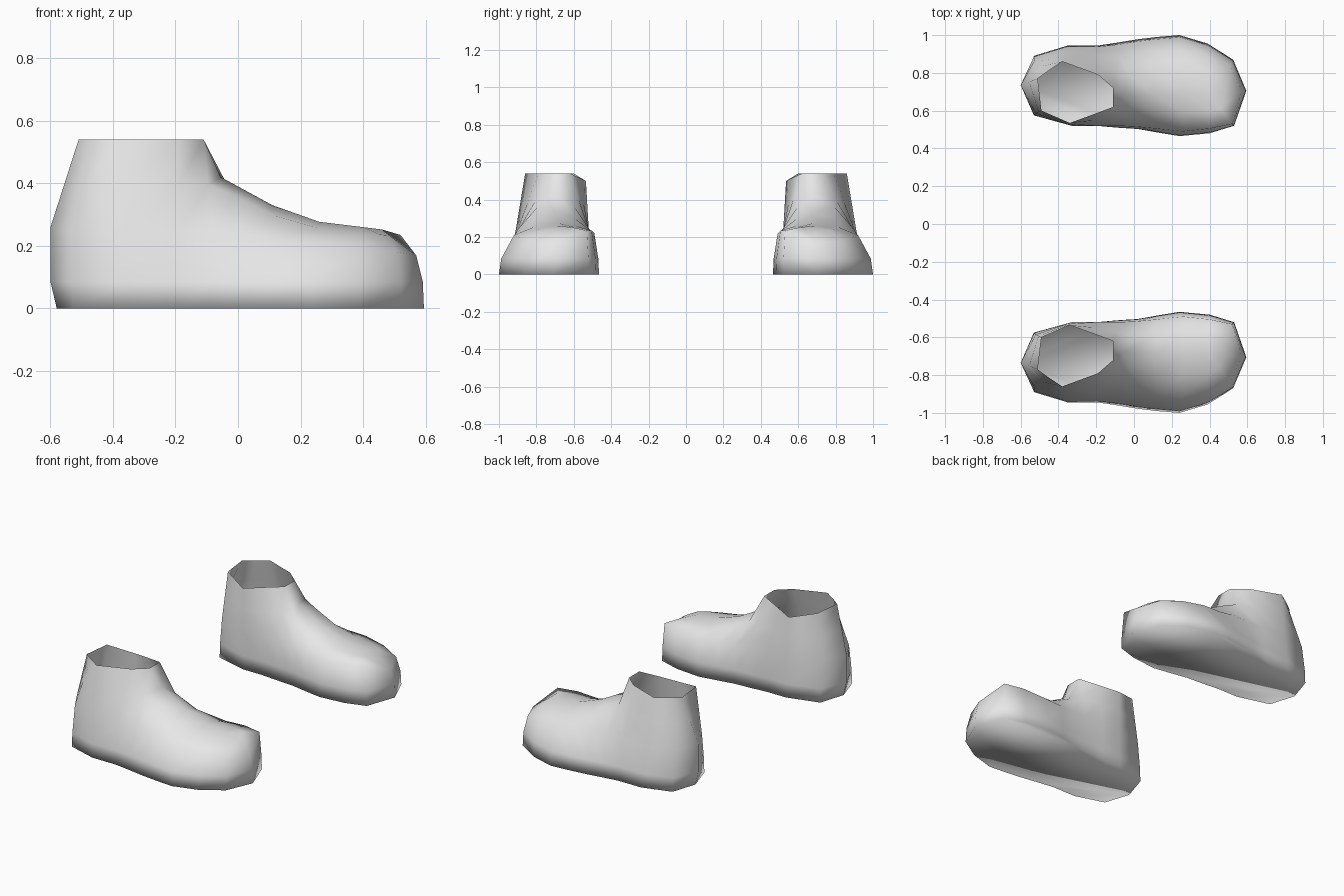
import bpy
import bmesh
from mathutils import Vector

cube = bpy.data.objects.get("Cube")
if cube:
    bpy.data.objects.remove(cube, do_unlink=True)

grey = bpy.data.materials.new("plain_grey")
grey.use_nodes = True
grey.diffuse_color = (0.8, 0.8, 0.8, 1)
grey.node_tree.nodes["Principled BSDF"].inputs["Base Color"].default_value = (0.8, 0.8, 0.8, 1)

# Sole outline: heel, along the outer side, toe tip, back along the inner side
sole = [
    (-.58, .735), (-.53, .89), (-.35, .945), (-.19, .945), (-.09, .96),
    (.02, .978), (.12, .99), (.24, 1), (.39, .955), (.525, .87),
    (.595, .705), (.53, .52), (.4, .48), (.24, .465), (.12, .485),
    (.02, .503), (-.09, .51), (-.2, .52), (-.33, .52), (-.53, .575),
]

# Widest line of the upper, with the raised big-toe corner on the inner side
shoulder = [
    (-.6, .735, .26), (-.53, .86, .25), (-.36, .91, .24), (-.2, .9, .24), (-.08, .89, .25),
    (.02, .9, .24), (.12, .91, .22), (.25, .92, .21), (.39, .89, .2), (.51, .84, .18),
    (.57, .7, .17), (.52, .53, .235), (.4, .505, .235), (.26, .49, .22), (.12, .505, .225),
    (.02, .515, .23), (-.08, .52, .24), (-.2, .52, .24), (-.33, .52, .24), (-.52, .585, .25),
]

# Ankle opening and the ridge from the instep to the toe
ankle_outer = [(-.51, .77, .54), (-.455, .81, .54), (-.38, .86, .54), (-.19, .79, .54), (-.11, .72, .54)]
ankle_inner = [(-.11, .62, .54), (-.23, .575, .52), (-.34, .535, .5), (-.49, .6, .54)]
ridge = [(-.055, .68, .42), (.11, .68, .33), (.26, .69, .277), (.4, .69, .26)]
top = ankle_outer + ridge + [ridge[-1]] * 3 + ridge[::-1] + ankle_inner


def low_ring():
    """Side wall just above the sole, slightly fuller than a straight wall."""
    for (x, y), s in zip(sole, shoulder):
        p = Vector((x, y, 0)).lerp(Vector(s), 0.15)
        p.z = 0.085
        if x < -0.55:
            p.x = s[0]
        yield p


def high_ring():
    """Halfway up to the opening or ridge, rounded over the forefoot."""
    for s, t in zip(shoulder, top):
        p = Vector(s).lerp(Vector(t), 0.5)
        if t in ridge:
            p.z += 0.2 * (t[2] - s[2])
        yield p


def make_shoe(name, side):
    bm = bmesh.new()
    rings = []
    for ring in ([(x, y, 0) for x, y in sole], low_ring(), shoulder, high_ring(), top):
        rings.append([bm.verts.new((p[0], side * p[1], p[2])) for p in ring])

    # Walls, sole and the small face at the front of the opening
    count = len(sole)
    opening_front = len(ankle_outer) - 1
    for lower, upper in zip(rings, rings[1:]):
        for i in range(count):
            j = (i + 1) % count
            if upper is rings[-1] and top[i] == top[j]:
                bm.faces.new((lower[i], lower[j], upper[i]))
            else:
                bm.faces.new((lower[i], lower[j], upper[j], upper[i]))
    bm.faces.new(rings[0][::-1])
    last = rings[-1]
    bm.faces.new((last[opening_front], last[opening_front + 1], last[-len(ankle_inner)]))

    bmesh.ops.remove_doubles(bm, verts=bm.verts, dist=0.0005)
    bmesh.ops.recalc_face_normals(bm, faces=bm.faces)
    for face in bm.faces:
        face.smooth = True

    mesh = bpy.data.meshes.new(name)
    bm.to_mesh(mesh)
    bm.free()
    mesh.materials.append(grey)
    shoe = bpy.data.objects.new(name, mesh)
    bpy.context.collection.objects.link(shoe)


make_shoe("front_shoe", -1)
make_shoe("back_shoe", 1)
